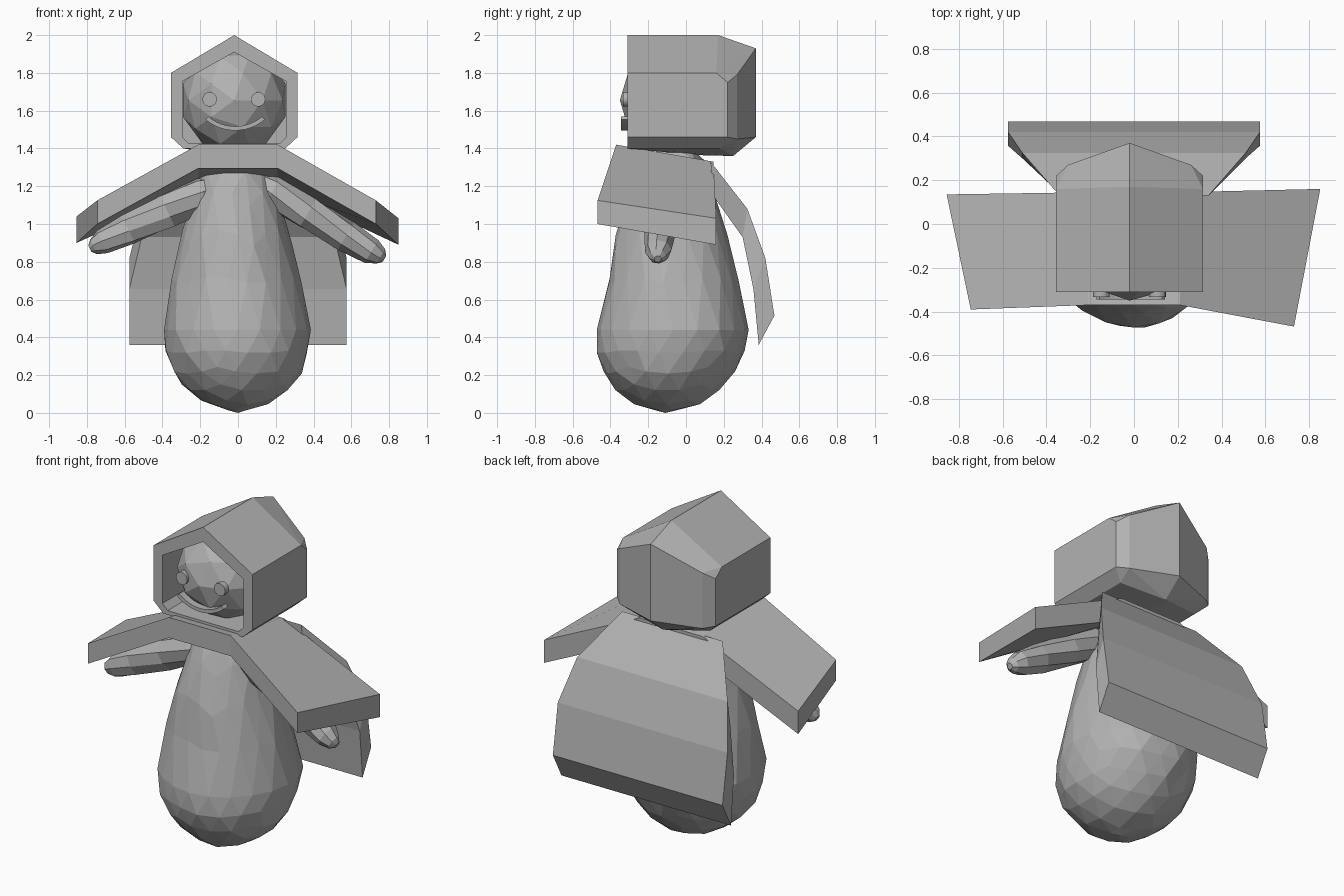
import bpy, bmesh, math, random
from mathutils import Vector, Matrix

if "Cube" in bpy.data.objects:
    bpy.data.objects.remove(bpy.data.objects["Cube"])

random.seed(4)
grey = bpy.data.materials.new("plain grey")
grey.diffuse_color = (0.45, 0.45, 0.45, 1)
grey.use_nodes = True
grey.node_tree.nodes["Principled BSDF"].inputs["Base Color"].default_value = grey.diffuse_color


def finish(bm, name):
    bmesh.ops.recalc_face_normals(bm, faces=bm.faces)
    me = bpy.data.meshes.new(name)
    bm.to_mesh(me)
    bm.free()
    me.materials.append(grey)
    ob = bpy.data.objects.new(name, me)
    bpy.context.collection.objects.link(ob)
    return ob


def loft(rings, name):
    """Skin closed rings of equal length and cap both ends."""
    bm = bmesh.new()
    vs = [[bm.verts.new(p) for p in r] for r in rings]
    n = len(vs[0])
    for a, b in zip(vs, vs[1:]):
        for i in range(n):
            j = (i + 1) % n
            bm.faces.new((a[i], a[j], b[j], b[i]))
    bm.faces.new(vs[0][::-1])
    bm.faces.new(vs[-1])
    return finish(bm, name)


def lerp_table(table, z):
    for a, b in zip(table, table[1:]):
        if z <= b[0]:
            t = (z - a[0]) / (b[0] - a[0])
            return [p + (q - p) * t for p, q in zip(a[1:], b[1:])]
    return table[-1][1:]


# Body: faceted pear shape (height, half width, front y, back y)
PROFILE = [(0, 0, -.11, -.11), (.04, .15, -.27, .07), (.10, .25, -.35, .15),
           (.2, .33, -.43, .24), (.33, .38, -.47, .31), (.45, .388, -.465, .335),
           (.6, .365, -.435, .31), (.87, .30, -.38, .235), (1.0, .265, -.355, .195),
           (1.25, .20, -.27, .13), (1.38, .15, -.2, .1), (1.44, 0, -.06, -.06)]
bm = bmesh.new()
bmesh.ops.create_icosphere(bm, subdivisions=3, radius=1)
for v in bm.verts:
    t = v.co.z
    z = .44 + (.44 * t if t < 0 else 1.0 * t)
    w, f, b = lerp_table(PROFILE, z)
    ang = math.atan2(v.co.y, v.co.x)
    k = 1.01 + random.uniform(-.025, .025)
    v.co = (math.cos(ang) * w * k - .012 * z, (f + b) / 2 + math.sin(ang) * (b - f) / 2 * k, z)
finish(bm, "body")

# Head: low-poly ball
HX = -.02
bm = bmesh.new()
bmesh.ops.create_icosphere(bm, subdivisions=2, radius=.285,
                           matrix=Matrix.Translation((HX, -.065, 1.655)) @ Matrix.Rotation(math.pi / 2, 4, 'X'))
finish(bm, "head")

# Eyes: small discs
for name, x in (("eye_left", -.15), ("eye_right", .107)):
    bm = bmesh.new()
    bmesh.ops.create_cone(bm, cap_ends=True, segments=20, radius1=.038, radius2=.038, depth=.035,
                          matrix=Matrix.Translation((x, -.315, 1.66)) @ Matrix.Rotation(math.pi / 2, 4, 'X'))
    finish(bm, name)

# Smile: thin arc
rings = []
for i in range(13):
    a = -.70 + 1.40 * i / 12
    rings.append([(-.015 + r * math.sin(a), y, 1.739 - r * math.cos(a))
                  for r, y in ((.222, -.345), (.244, -.345), (.244, -.30), (.222, -.30))])
loft(rings, "smile")

# Hood: convex house-shaped shell with a bevelled back, hollowed from the front
bm = bmesh.new()
for s in (-1, 1):
    for x, y, z in ((.335, -.31, 1.80), (.335, .16, 1.80), (.335, .22, 1.75), (.335, -.31, 1.46),
                    (.335, .22, 1.46), (.28, .27, 1.79), (.28, .27, 1.45), (.27, -.31, 1.40), (.27, .18, 1.40)):
        bm.verts.new((HX + s * x, y, z))
for y, z in ((-.31, 2.0), (.17, 2.0), (.37, 1.93), (.37, 1.46), (.25, 1.36), (.05, 1.365)):
    bm.verts.new((HX, y, z))
bmesh.ops.convex_hull(bm, input=bm.verts)
bmesh.ops.dissolve_limit(bm, angle_limit=.02, verts=bm.verts, edges=bm.edges)
hood = finish(bm, "hood")
opening = [(0, 1.91), (.275, 1.755), (.275, 1.46), (.24, 1.425), (-.24, 1.425), (-.275, 1.46), (-.275, 1.755)]
cutter = loft([[(HX + x, y, z) for x, z in opening] for y in (-.5, .16)], "hood_cutter")
cutter.hide_render = True
cutter.hide_viewport = True
cut = hood.modifiers.new("opening", 'BOOLEAN')
cut.operation = 'DIFFERENCE'
cut.solver = 'EXACT'
cut.object = cutter

# Shoulder collar: bent thick slab (x front, y front, z front, x back, y back, z back)
rings = []
for xf, yf, zf, xb, yb, zb in ((-.745, -.39, 1.125, -.855, .135, 1.04), (-.21, -.37, 1.42, -.21, .145, 1.33),
                               (.21, -.37, 1.42, .21, .145, 1.33), (.73, -.468, 1.125, .85, .16, 1.03)):
    rings.append([(xf, yf, zf), (xb, yb, zb), (xb, yb, zb - .14), (xf, yf, zf - .125)])
loft(rings, "shoulder_collar")

# Back cape: curved panel (outer y, z, inner y, z, half width)
rings = []
for yo, zo, yi, zi, w in ((.13, 1.33, .14, 1.155, .34), (.325, 1.08, .30, .93, .51),
                          (.42, .82, .357, .655, .575), (.468, .515, .385, .36, .575)):
    rings.append([(-w, yo, zo), (w, yo, zo), (w, yi, zi), (-w, yi, zi)])
loft(rings, "back_cape")

# Arms: tapered faceted limbs with rounded ends
for name, start, end in (("arm_left", (-.10, -.13, 1.20), (-.785, -.15, .87)),
                         ("arm_right", (.10, -.13, 1.22), (.775, -.15, .815))):
    a, b = Vector(start), Vector(end)
    d = (b - a).normalized()
    side = Vector((0, 1, 0))
    up = d.cross(side).normalized()
    rings = []
    for t, r in ((0, .06), (.12, .09), (.4, .092), (.7, .082), (.9, .068), (.97, .045), (1, .02)):
        c = a.lerp(b, t)
        rings.append([c + (side * math.cos(q) + up * math.sin(q)) * r * random.uniform(.93, 1.07)
                      for q in (k * math.tau / 8 + t for k in range(8))])
    loft(rings, name)
